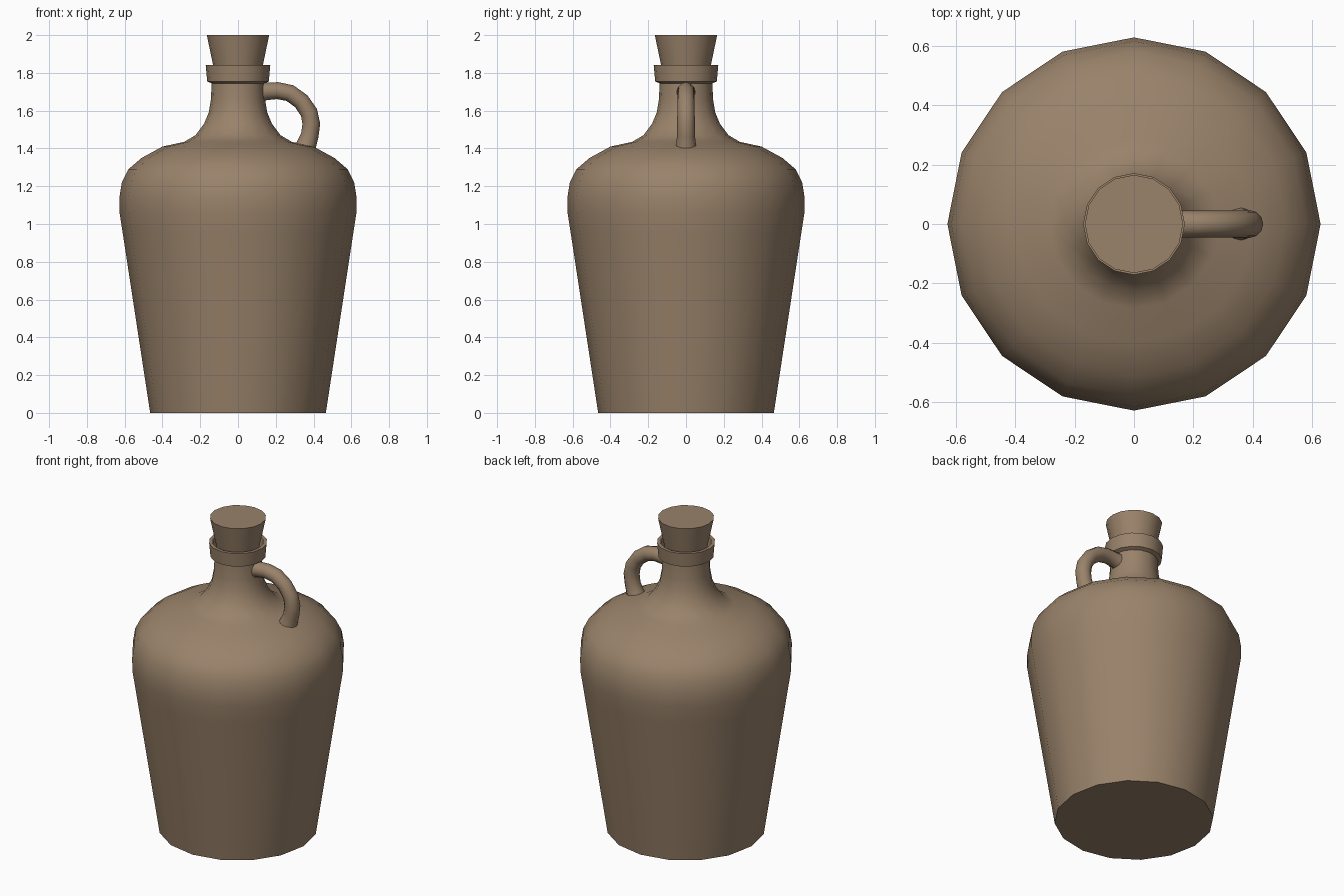
import bpy, bmesh, math
from mathutils import Vector

if "Cube" in bpy.data.objects:
    bpy.data.objects.remove(bpy.data.objects["Cube"])

clay = bpy.data.materials.new("brown clay")
clay.diffuse_color = (0.32, 0.225, 0.145, 1)
clay.use_nodes = True
clay.node_tree.nodes["Principled BSDF"].inputs["Base Color"].default_value = clay.diffuse_color


def finish(name, bm, angle):
    bmesh.ops.remove_doubles(bm, verts=bm.verts, dist=1e-5)
    bmesh.ops.recalc_face_normals(bm, faces=bm.faces)
    me = bpy.data.meshes.new(name)
    bm.to_mesh(me)
    bm.free()
    me.materials.append(clay)
    ob = bpy.data.objects.new(name, me)
    bpy.context.collection.objects.link(ob)
    bpy.ops.object.select_all(action='DESELECT')
    ob.select_set(True)
    bpy.context.view_layer.objects.active = ob
    bpy.ops.object.shade_smooth_by_angle(angle=math.radians(angle))
    return ob


def skin(name, rings, angle):
    """Bridge equal-length rings of points and cap both ends."""
    bm = bmesh.new()
    loops = [[bm.verts.new(p) for p in r] for r in rings]
    n = len(loops[0])
    for a, b in zip(loops, loops[1:]):
        for i in range(n):
            j = (i + 1) % n
            bm.faces.new((a[i], a[j], b[j], b[i]))
    bm.faces.new(loops[0])
    bm.faces.new(loops[-1])
    return finish(name, bm, angle)


def lathe(name, profile, angle=40, n=16):
    turns = [2 * math.pi * i / n for i in range(n)]
    return skin(name, [[(r * math.cos(t), r * math.sin(t), z) for t in turns]
                       for r, z in profile], angle)


# Jug: tapered body, shoulder, neck, lip and recessed mouth
lathe("jug_body", [
    (0.465, 0), (0.61, 0.95), (0.627, 1.06), (0.628, 1.14), (0.615, 1.22),
    (0.58, 1.29), (0.51, 1.35), (0.40, 1.41), (0.285, 1.435), (0.225, 1.47),
    (0.18, 1.53), (0.155, 1.59), (0.143, 1.66), (0.14, 1.745),
    (0.163, 1.755), (0.171, 1.842), (0.15, 1.842), (0.135, 1.77)], 45)

# Stopper: flared cork
lathe("stopper", [(0.118, 1.775), (0.165, 2.0)])

# Handle: tube swept in the xz plane, flared at both ends
path = [(0.115, 1.697, 0.053), (0.15, 1.702, 0.046), (0.21, 1.706, 0.045),
        (0.275, 1.693, 0.045), (0.335, 1.65, 0.045), (0.376, 1.59, 0.046),
        (0.388, 1.53, 0.047), (0.38, 1.47, 0.047), (0.364, 1.425, 0.052),
        (0.355, 1.395, 0.06)]
rings = []
for i, (x, z, r) in enumerate(path):
    a, b = path[max(i - 1, 0)], path[min(i + 1, len(path) - 1)]
    d = Vector((b[0] - a[0], 0, b[1] - a[1])).normalized()
    side = Vector((-d.z, 0, d.x))
    rings.append([Vector((x, 0, z)) + r * (math.cos(t) * side + math.sin(t) * Vector((0, 1, 0)))
                  for t in (2 * math.pi * k / 12 for k in range(12))])
skin("handle", rings, 50)
